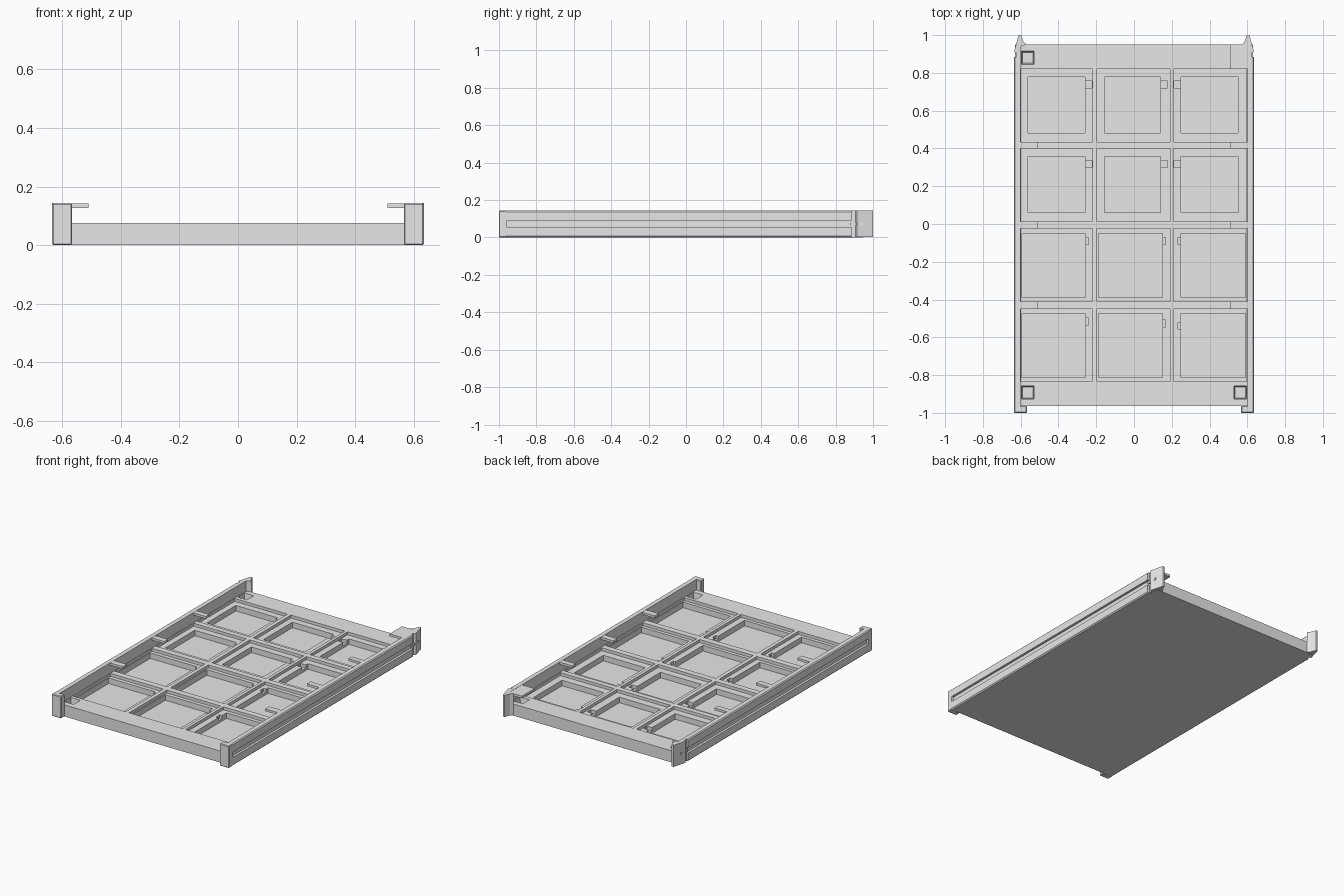
import bpy, bmesh
from mathutils import Vector

cube = bpy.data.objects.get("Cube")
if cube:
    bpy.data.objects.remove(cube, do_unlink=True)

grey = bpy.data.materials.new("plain_grey")
grey.use_nodes = True
colour = (0.8, 0.8, 0.8, 1)
grey.diffuse_color = colour
grey.node_tree.nodes["Principled BSDF"].inputs["Base Color"].default_value = colour

TOP = 0.143      # top of the side rails
DECK = 0.075     # top of the tray slab


def finish(name, bm, bevel=0):
    bmesh.ops.recalc_face_normals(bm, faces=bm.faces)
    if bevel:
        bmesh.ops.bevel(bm, geom=bm.edges[:], offset=bevel, segments=1, affect='EDGES')
    mesh = bpy.data.meshes.new(name)
    bm.to_mesh(mesh)
    bm.free()
    obj = bpy.data.objects.new(name, mesh)
    mesh.materials.append(grey)
    bpy.context.collection.objects.link(obj)
    return obj


def add_box(bm, x, y, z, taper=1):
    """Box between pairs of limits; taper scales its lower face."""
    cx, cy = sum(x) / 2, sum(y) / 2
    loops = []
    for h, k in ((min(z), taper), (max(z), 1)):
        dx, dy = abs(x[1] - x[0]) / 2 * k, abs(y[1] - y[0]) / 2 * k
        loops.append([bm.verts.new((cx + i * dx, cy + j * dy, h))
                      for i, j in ((-1, -1), (1, -1), (1, 1), (-1, 1))])
    low, high = loops
    bm.faces.new(low[::-1])
    bm.faces.new(high)
    for i in range(4):
        j = (i + 1) % 4
        bm.faces.new((low[i], low[j], high[j], high[i]))


def box(name, x, y, z, bevel=0):
    bm = bmesh.new()
    add_box(bm, x, y, z)
    return finish(name, bm, bevel)


def prism(name, points, direction):
    bm = bmesh.new()
    face = bm.faces.new([bm.verts.new(p) for p in points])
    new = bmesh.ops.extrude_face_region(bm, geom=[face])["geom"]
    verts = [v for v in new if isinstance(v, bmesh.types.BMVert)]
    bmesh.ops.translate(bm, verts=verts, vec=Vector(direction))
    return finish(name, bm)


def cut(target, boxes, taper=1):
    """Cut a set of separate boxes out of the target."""
    bm = bmesh.new()
    for limits in boxes:
        add_box(bm, *limits, taper)
    cutter = finish("cutter", bm)
    cutter.hide_render = True
    mod = target.modifiers.new("cut", 'BOOLEAN')
    mod.operation, mod.solver, mod.object = 'DIFFERENCE', 'EXACT', cutter
    bpy.context.view_layer.objects.active = target
    bpy.ops.object.modifier_apply(modifier=mod.name)
    bpy.data.objects.remove(cutter, do_unlink=True)


# Tray slab with a grid of stepped compartments
tray = box("tray", (-0.615, 0.615), (-0.963, 0.95), (0, DECK))
columns = [(-0.598, -0.22), (-0.195, 0.19), (0.21, 0.595)]
rows = [(0.435, 0.82), (0.013, 0.40), (-0.41, -0.025), (-0.835, -0.45)]
small_x = [(-0.56, -0.26), (-0.155, 0.14), (0.25, 0.55)]
large_x = [(-0.594, -0.257), (-0.188, 0.15), (0.25, 0.591)]
cells, pockets, notches = [], [], []
for r, y in enumerate(rows):
    small = r < 2
    for c, x in enumerate(columns):
        cells.append((x, y, (0.056, 0.1)))
        px = (small_x if small else large_x)[c]
        py = (y[0] + 0.047, y[1] - 0.042) if small else (y[0] + 0.022, y[1] - 0.025)
        pockets.append((px, py, (0.02, 0.1)))
        # Finger notch beside each pocket
        reach = 0.037 if small else 0.017
        nx = (px[1] - 0.01, px[1] + reach) if c < 2 else (px[0] - reach, px[0] + 0.01)
        ny = py[1] - 0.022 - (0.012 * c if r == 3 else 0)
        notches.append((nx, (ny - 0.037, ny), (0.035, 0.1)))
cut(tray, cells)
cut(tray, pockets)
cut(tray, notches)

# Square tapered sockets in the corners
sockets = [((x - 0.037, x + 0.037), (y - 0.038, y + 0.038), (0.03, 0.1))
           for x in (-0.562, 0.562) for y in (-0.892, 0.88)]
cut(tray, sockets, 0.75)

for side, s in (("left", 1), ("right", -1)):
    # Side rail with chamfered outer edges and a long groove
    profile = [(0.6, 0), (0.628, 0), (0.635, 0.007), (0.635, TOP - 0.006),
               (0.629, TOP), (0.6, TOP)]
    rail = prism(side + "_rail", [(s * x, -0.966, z) for x, z in profile], (0, 1.851, 0))
    cut(rail, [((s * 0.62, s * 0.65), (-0.96, 0.9), (0.055, 0.09))])

    # Corner post at the front
    box(side + "_front_post", (s * 0.567, s * 0.635), (-1, -0.962), (0, TOP), 0.004)

    # Neck and hooked latch at the back
    outline = [(0.6, 0.88), (0.622, 0.88), (0.622, 0.905), (0.635, 0.913),
               (0.611, 1), (0.598, 1), (0.585, 0.965), (0.57, 0.95), (0.6, 0.94)]
    prism(side + "_latch", [(s * x, y, 0.003) for x, y in outline], (0, 0, TOP - 0.003))
    box(side + "_latch_rib", (s * 0.612, s * 0.63), (0.88, 0.95), (0.065, 0.08))

    # Retaining tabs overhanging the tray
    tabs = [(-0.45, -0.41), (-0.025, 0.013), (0.40, 0.435)]
    if s > 0:
        tabs.append((0.82, 0.949))
    for i, y in enumerate(tabs):
        box(f"{side}_tab_{i + 1}", (s * 0.51, s * 0.605), y, (0.127, TOP - 0.001))
